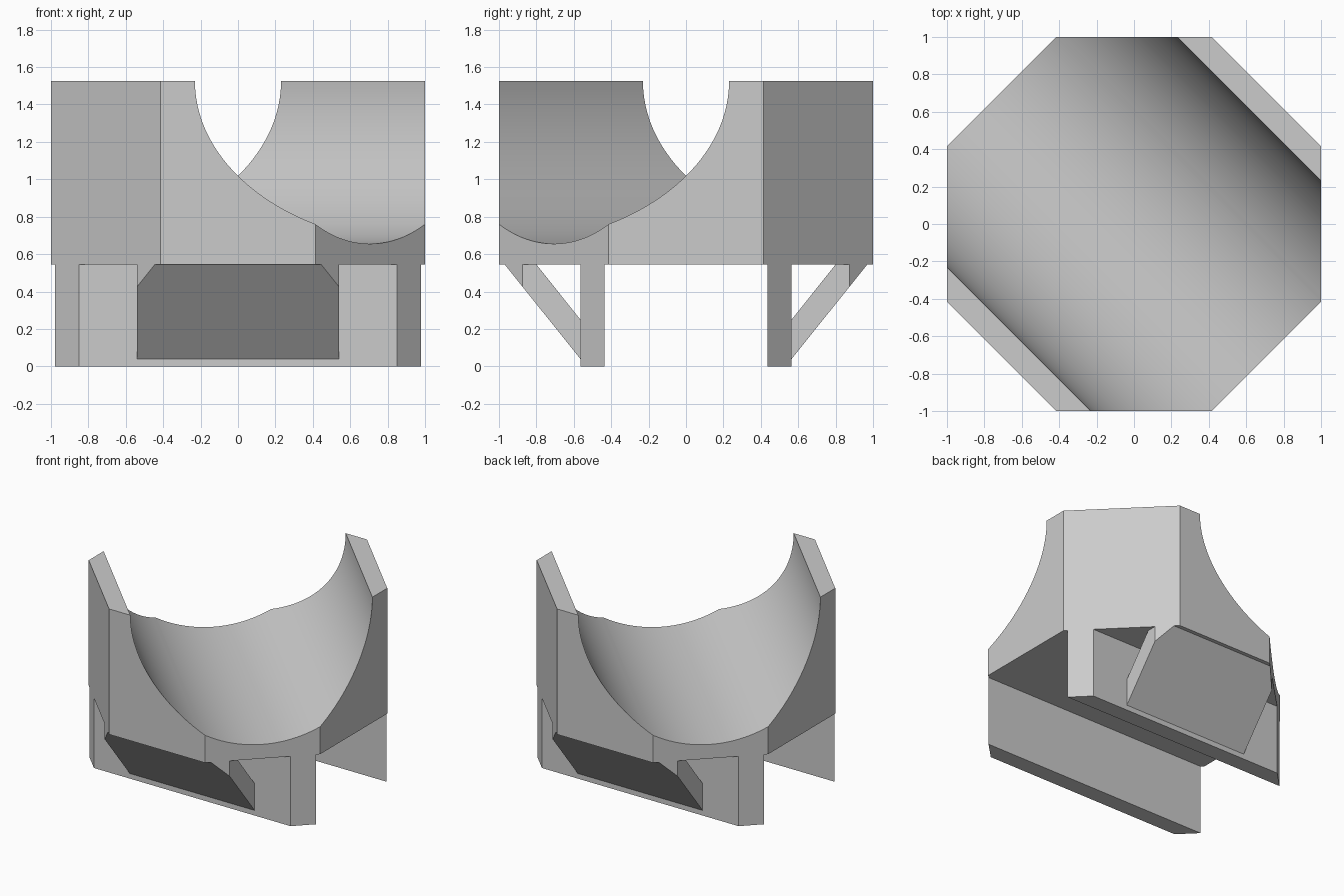
import bpy, bmesh
from math import sin, cos, pi, radians
from mathutils import Vector

cube = bpy.data.objects.get("Cube")
if cube:
    bpy.data.objects.remove(cube, do_unlink=True)

DECK, TOP, BORE = 0.545, 1.525, 0.87

grey = bpy.data.materials.new("light_grey")
grey.use_nodes = True
colour = (0.6, 0.6, 0.6, 1)
grey.diffuse_color = colour
grey.node_tree.nodes["Principled BSDF"].inputs["Base Color"].default_value = colour


def octagon_prism(name, profile, across, half_length):
    """Extrude an (across, z) profile both ways, then trim it to the octagon."""
    across = Vector(across).normalized()
    along = across.cross(Vector((0, 0, 1)))
    bm = bmesh.new()
    verts = [bm.verts.new(across * u + Vector((0, 0, z)) - along * half_length)
             for u, z in profile]
    face = bm.faces.new(verts)
    grown = bmesh.ops.extrude_face_region(bm, geom=[face])["geom"]
    bmesh.ops.translate(bm, vec=along * half_length * 2,
                        verts=[g for g in grown if isinstance(g, bmesh.types.BMVert)])
    # Diagonal sides first, then the straight sides
    for i in (1, 3, 5, 7, 0, 2, 4, 6):
        normal = Vector((cos(i * pi / 4), sin(i * pi / 4), 0))
        bmesh.ops.bisect_plane(bm, geom=bm.verts[:] + bm.edges[:] + bm.faces[:],
                               plane_co=normal, plane_no=normal, clear_outer=True)
        rim = [e for e in bm.edges if e.is_boundary]
        if rim:
            bmesh.ops.edgeloop_fill(bm, edges=rim)
    bmesh.ops.recalc_face_normals(bm, faces=bm.faces[:])
    mesh = bpy.data.meshes.new(name)
    bm.to_mesh(mesh)
    bm.free()
    mesh.materials.append(grey)
    obj = bpy.data.objects.new(name, mesh)
    bpy.context.collection.objects.link(obj)
    return obj


# Octagonal cradle with a half-round channel running diagonally
steps = 64
arc = [(BORE * cos(pi * i / steps), TOP - BORE * sin(pi * i / steps))
       for i in range(steps + 1)]
outline = [(-1.1, TOP), (-1.1, DECK), (1.1, DECK), (1.1, TOP)] + arc
cradle = octagon_prism("cradle", outline, (1, 1, 0), 1.1)
bpy.context.view_layer.objects.active = cradle
cradle.select_set(True)
bpy.ops.object.shade_smooth_by_angle(angle=radians(20))

# Two upright walls, each with a sloping brace on its outer side
wall = [(0.435, 0), (0.565, 0), (0.565, DECK), (0.435, DECK)]
brace = [(0.565, 0.04), (0.97, DECK), (0.80, DECK), (0.565, 0.25)]
for side, sign in (("front", -1), ("back", 1)):
    octagon_prism(side + "_wall", wall, (0, sign, 0), 1.1)
    octagon_prism(side + "_brace", brace, (0, sign, 0), 0.54)
